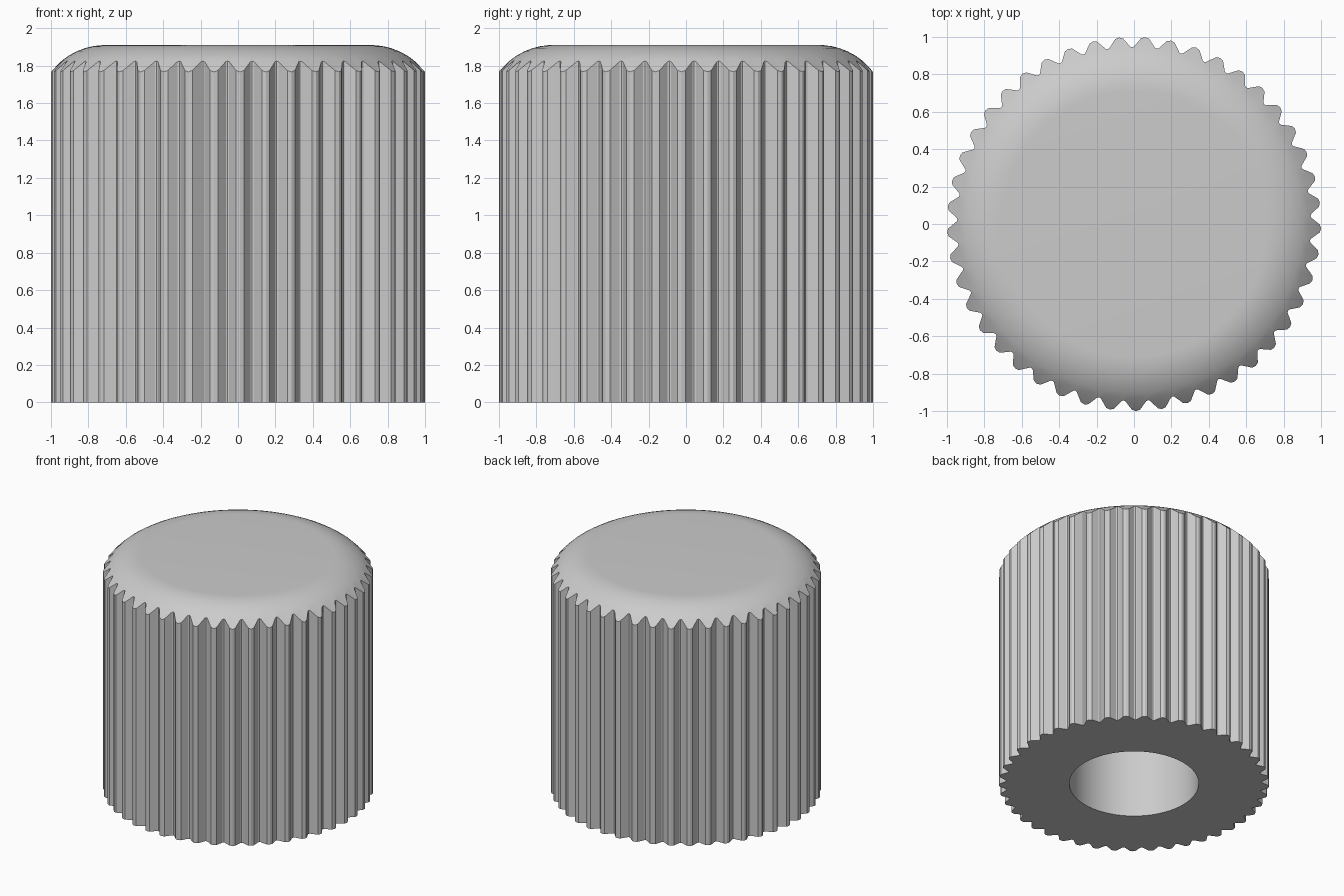
import bpy, bmesh, math

cube = bpy.data.objects.get("Cube")
if cube:
    bpy.data.objects.remove(cube, do_unlink=True)

TEETH = 45
PITCH = math.tau / TEETH
PHASE = math.radians(6.6)
TIP, VALLEY = 1.0, 0.945
HEIGHT, FLAT, CURVE = 1.91, 0.71, 0.365
HOLE, DEPTH = 0.478, 1.2

grey = bpy.data.materials.new("light grey")
grey.use_nodes = True
colour = (0.6, 0.6, 0.6, 1)
grey.diffuse_color = colour
grey.node_tree.nodes["Principled BSDF"].inputs["Base Color"].default_value = colour


def dome(r):
    """Height of the rounded top edge at radius r."""
    d = max(0, r - FLAT)
    return HEIGHT - CURVE + math.sqrt(CURVE ** 2 - d ** 2)


# Tooth cross-section: narrow blunt tip, rounded flank, narrow valley
tooth = [(-0.15, TIP - 0.006), (0, TIP), (0.15, TIP - 0.006),
         (0.43, VALLEY + 0.003), (0.5, VALLEY), (0.57, VALLEY + 0.003)]
outline = [(PHASE + (i + f) * PITCH, r) for i in range(TEETH) for f, r in tooth]

bm = bmesh.new()


def ring(height, radius=None):
    """Loop of vertices: the toothed outline, or a circle if a radius is given."""
    loop = []
    for a, r in outline:
        r = radius or r
        loop.append(bm.verts.new((r * math.cos(a), r * math.sin(a), height(r))))
    return loop


# Loops run from the bore's ceiling, out over the base, up the ribs, over the dome
loops = [ring(lambda r: DEPTH, HOLE), ring(lambda r: 0, HOLE),
         ring(lambda r: 0), ring(dome)]
loops += [ring(dome, r) for r in (0.93, 0.9, 0.86, 0.82, 0.78, 0.74, FLAT)]

n = len(outline)
for low, high in zip(loops, loops[1:]):
    for i in range(n):
        j = (i + 1) % n
        bm.faces.new((low[i], low[j], high[j], high[i]))
bm.faces.new(loops[0])
bm.faces.new(loops[-1])
bmesh.ops.recalc_face_normals(bm, faces=bm.faces)

mesh = bpy.data.meshes.new("ribbed_knob")
bm.to_mesh(mesh)
bm.free()
mesh.materials.append(grey)
knob = bpy.data.objects.new("ribbed_knob", mesh)
bpy.context.collection.objects.link(knob)

# Smooth the dome and bore, keep rib edges crisp
bpy.ops.object.select_all(action='DESELECT')
knob.select_set(True)
bpy.context.view_layer.objects.active = knob
bpy.ops.object.shade_smooth_by_angle(angle=math.radians(25))
